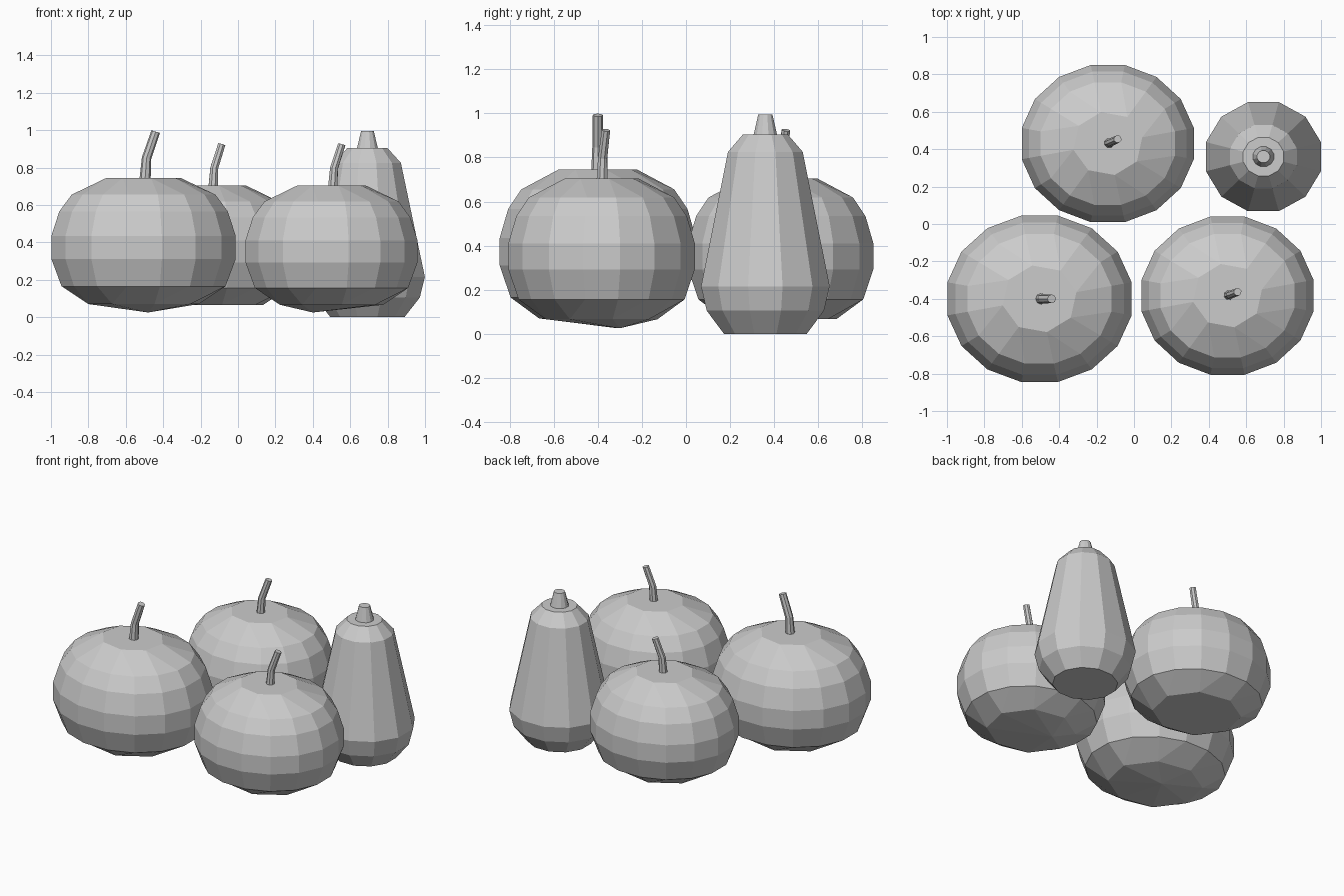
import bpy, bmesh
from math import sin, cos, pi, radians
from mathutils import Vector

if "Cube" in bpy.data.objects:
    bpy.data.objects.remove(bpy.data.objects["Cube"])


def finish(bm, name):
    bmesh.ops.remove_doubles(bm, verts=bm.verts, dist=0.0005)
    bmesh.ops.recalc_face_normals(bm, faces=bm.faces)
    mesh = bpy.data.meshes.new(name)
    bm.to_mesh(mesh)
    bm.free()
    obj = bpy.data.objects.new(name, mesh)
    bpy.context.collection.objects.link(obj)
    return obj


def lathe(name, profile, sides, loc, sx, sy, tip=None):
    """Closed body from (radius, z, step) rings; step 2 halves the side count."""
    bm = bmesh.new()
    rings = []
    for r, z, step in profile:
        ring = []
        for i in range(sides):
            a = 2 * pi * (i // step * step + 0.5) / sides
            ring.append(bm.verts.new((loc[0] + sx * r * cos(a),
                                      loc[1] + sy * r * sin(a), z)))
        rings.append(ring)
    for lo, hi in zip(rings, rings[1:]):
        for i in range(sides):
            j = (i + 1) % sides
            bm.faces.new((lo[i], lo[j], hi[j], hi[i]))
    bm.faces.new(rings[-1])
    if tip:
        point = bm.verts.new(tip)
        for i in range(sides):
            bm.faces.new((rings[0][(i + 1) % sides], rings[0][i], point))
    else:
        bm.faces.new(rings[0][::-1])
    return finish(bm, name)


def stem(name, loc, z, s, angle):
    """Bent eight-sided stalk leaning towards the given angle."""
    bm = bmesh.new()
    rings = []
    for off, h, r, tilt in ((0.008, -0.01, 0.03, 0), (0.016, 0.105, 0.025, 0.2),
                            (0.065, 0.247, 0.023, 0.3)):
        ring = []
        for i in range(8):
            a = 2 * pi * i / 8
            u, v = off + r * cos(a), r * sin(a)
            p = Vector((u * cos(angle) - v * sin(angle),
                        u * sin(angle) + v * cos(angle), h - tilt * r * cos(a)))
            ring.append(bm.verts.new(p * s + Vector((loc[0], loc[1], z))))
        rings.append(ring)
    for lo, hi in zip(rings, rings[1:]):
        for i in range(8):
            j = (i + 1) % 8
            bm.faces.new((lo[i], lo[j], hi[j], hi[i]))
    bm.faces.new(rings[-1])
    bm.faces.new(rings[0][::-1])
    return finish(bm, name)


# Round pumpkins: unit-radius profile, heights for the largest one
PUMPKIN = ((0.60, 0.07, 2), (0.89, 0.165, 1), (1.0, 0.31, 1), (1.0, 0.435, 1),
           (0.915, 0.565, 1), (0.78, 0.655, 1), (0.40, 0.745, 2))
FLAT = cos(pi / 16)

for label, loc, hx, hy, s, lean, tip in (
        ("front_left", (-0.505, -0.40), 0.4925, 0.445, 1.0, 0, (-0.48, -0.31, 0.025)),
        ("front_right", (0.50, -0.383), 0.46, 0.423, 0.944, 20, (0.40, -0.30, 0.025)),
        ("back", (-0.14, 0.43), 0.46, 0.42, 0.944, 24, None)):
    profile = [(r, z * s, step) for r, z, step in PUMPKIN]
    lathe("pumpkin_" + label, profile, 16, loc, hx / FLAT, hy / FLAT, tip)
    stem("pumpkin_stem_" + label, loc, 0.745 * s, 0.945 * s if s < 1 else 1.0, radians(lean))

# Tall squash with a short tapered stalk
squash_at = (0.692, 0.36)
lathe("squash_body", ((0.205, 0, 1), (0.29, 0.105, 1), (0.318, 0.215, 1),
                      (0.185, 0.825, 1), (0.112, 0.903, 1)),
      12, squash_at, 1.0, 0.95)
lathe("squash_stalk", ((0.06, 0.895, 1), (0.035, 0.995, 1)), 12, squash_at, 1.0, 0.95)
